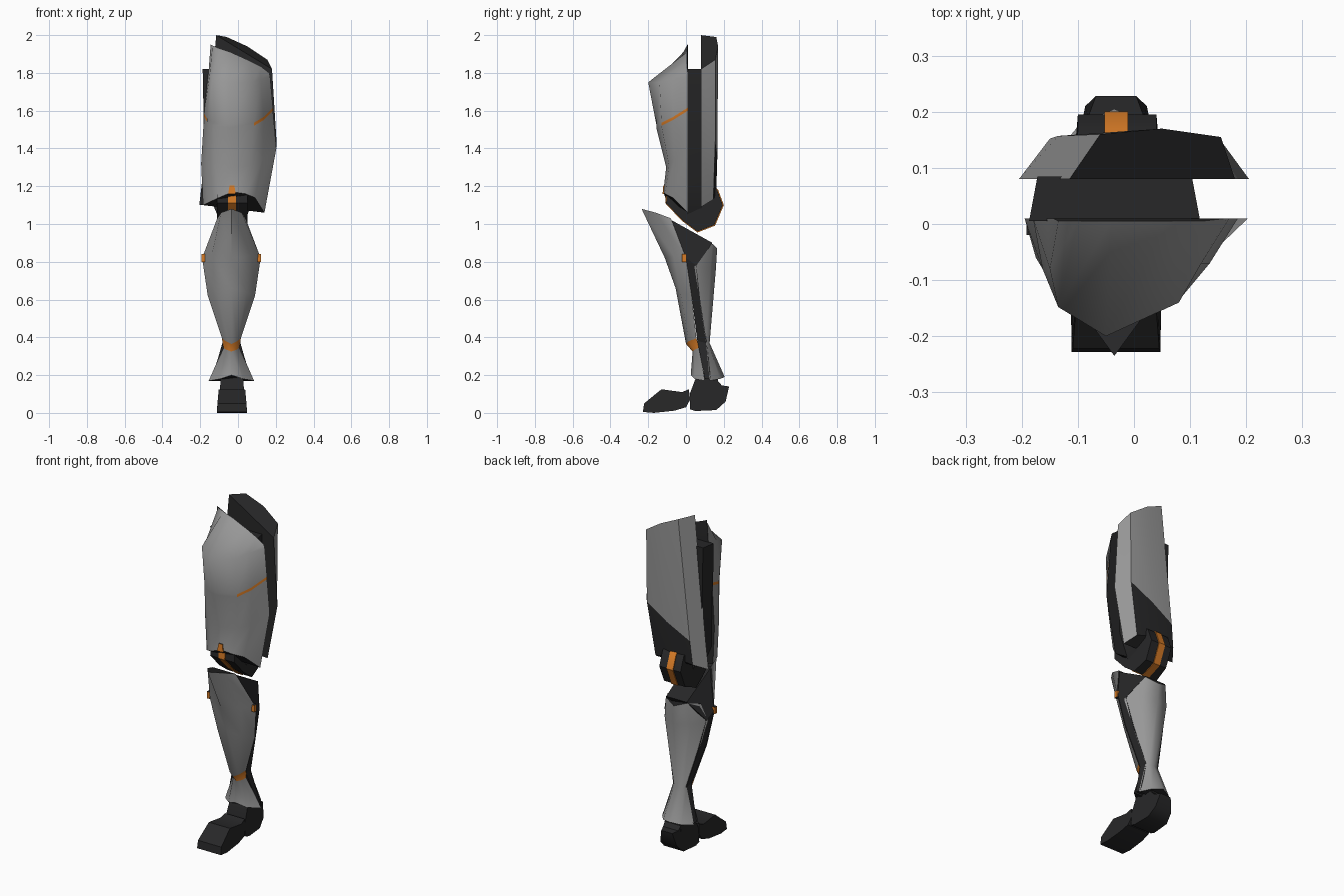
import bpy, bmesh, math

CX = -0.035  # centre line of the lower leg


def material(name, rgb):
    m = bpy.data.materials.new(name)
    m.diffuse_color = (*rgb, 1)
    return m


MATS = [material("armor_grey", (0.31, 0.31, 0.31)),
        material("frame_black", (0.02, 0.02, 0.021)),
        material("accent_orange", (0.68, 0.2, 0.02))]
GREY, DARK, ORANGE = 0, 1, 2


def finish(name, bm, angle):
    bmesh.ops.remove_doubles(bm, verts=bm.verts, dist=0.0001)
    bmesh.ops.recalc_face_normals(bm, faces=bm.faces)
    me = bpy.data.meshes.new(name)
    bm.to_mesh(me)
    bm.free()
    for m in MATS:
        me.materials.append(m)
    ob = bpy.data.objects.new(name, me)
    bpy.context.collection.objects.link(ob)
    bpy.ops.object.select_all(action='DESELECT')
    ob.select_set(True)
    bpy.context.view_layer.objects.active = ob
    bpy.ops.object.shade_smooth_by_angle(angle=math.radians(angle))
    return ob


def loft(name, rings, rule, angle=45):
    """Closed solid through rings; rule(row, column) picks the wall colour, caps are dark."""
    bm = bmesh.new()
    rows = [[bm.verts.new(p) for p in r] for r in rings]
    n = len(rows[0])
    for r in range(len(rows) - 1):
        for c in range(n):
            d = (c + 1) % n
            f = bm.faces.new((rows[r][c], rows[r][d], rows[r + 1][d], rows[r + 1][c]))
            f.material_index = rule(r, c)
    for cap in (rows[0], rows[-1]):
        bm.faces.new(cap).material_index = DARK
    return finish(name, bm, angle)


def mirrored(half):
    """Ring from half-width points, edge first and centre last."""
    left = [(CX - w, y, z) for w, y, z in half]
    right = [(CX + w, y, z) for w, y, z in half if w > 0]
    return left + right[::-1]


def prism(name, profile, mat, cx=CX, angle=30):
    """Side profile of (y, z, half width) points, spanned across x."""
    bm = bmesh.new()
    a = [bm.verts.new((cx - w, y, z)) for y, z, w in profile]
    b = [bm.verts.new((cx + w, y, z)) for y, z, w in profile]
    n = len(a)
    bm.faces.new(a)
    bm.faces.new(b)
    for i in range(n):
        j = (i + 1) % n
        bm.faces.new((a[i], a[j], b[j], b[i]))
    for f in bm.faces:
        f.material_index = mat
    return finish(name, bm, angle)


# Thigh front shell, with a thin slanted stripe around the sides
low = [(-.185, .01, 1.1), (-.165, -.06, 1.11), (-.1, -.11, 1.14), (-.03, -.12, 1.17),
       (.04, -.11, 1.16), (.09, -.07, 1.14), (.14, .01, 1.06)]
waist = [(-.195, .01, 1.32), (-.175, -.06, 1.31), (-.12, -.095, 1.3), (-.04, -.105, 1.3),
         (.06, -.09, 1.31), (.13, -.06, 1.34), (.203, .01, 1.4)]
band = [(-.18, .01, 1.57), (-.163, -.08, 1.54), (-.13, -.13, 1.52), (-.045, -.157, 1.51),
        (.085, -.13, 1.52), (.135, -.07, 1.55), (.185, .01, 1.6)]
brow = [(-.155, .01, 1.82), (-.15, -.08, 1.79), (-.135, -.148, 1.77), (-.05, -.2, 1.75),
        (.08, -.14, 1.75), (.12, -.07, 1.77), (.17, .01, 1.78)]
crest = [(-.145, .01, 1.95), (-.135, .005, 1.945), (-.1, .005, 1.93), (-.04, .005, 1.91),
         (.06, .005, 1.865), (.12, .005, 1.835), (.165, .01, 1.8)]
band_top = [(x, y, z + .016) for x, y, z in band]


def thigh_rule(r, c):
    if c == 6:
        return DARK
    return ORANGE if r == 2 and c in (0, 4, 5) else GREY


loft("thigh_front_shell", [low, waist, band, band_top, brow, crest], thigh_rule, 60)

# Thigh back shell, dark lower panel on the back
back_rings = [
    [(-.205, .08, 1.1), (-.15, .152, 1.14), (-.02, .16, 1.16), (.1, .145, 1.13), (.14, .08, 1.09)],
    [(-.185, .08, 1.27), (-.135, .157, 1.28), (.01, .166, 1.36), (.15, .155, 1.44), (.205, .08, 1.42)],
    [(-.115, .08, 2.0), (-.06, .16, 1.99), (.05, .17, 1.94), (.155, .155, 1.87), (.18, .08, 1.82)]]
loft("thigh_back_shell", back_rings,
     lambda r, c: DARK if c == 4 or (r == 0 and c in (1, 2)) else GREY, 40)

# Thigh core between the two shells
loft("thigh_core", [[(-a, .005, z), (b, .005, z), (b - .015, .085, z), (.015 - a, .085, z)]
                    for a, b, z in ((.11, .05, 1.05), (.175, .11, 1.2), (.187, .118, 1.82))],
     lambda r, c: DARK, 30)

# Knee joint with a wrapped stripe
knee = [(-.1, 1.2), (-.105, 1.11), (-.02, 1.02), (.06, .96), (.15, .995), (.195, 1.1),
        (.165, 1.18), (.08, 1.25)]
prism("knee_joint", [(y, z, .07 if y > .14 else .08) for y, z in knee], DARK, -.03)
prism("knee_stripe", [(.04 + (y - .04) * 1.035, 1.1 + (z - 1.1) * 1.035, .021) for y, z in knee],
      ORANGE, -.032)

# Small tab above the knee
loft("knee_tab", [[(-.032 - w, y, z), (-.032 + w, y, z), (-.032 + w, y + .008, z), (-.032 - w, y + .008, z)]
                  for w, y, z in ((.02, -.124, 1.16), (.012, -.12, 1.205))], lambda r, c: ORANGE)

# Shin front shell, with a bright ankle band
shin = [[(.075, -.08, 1.03), (.055, -.16, 1.06), (0, -.235, 1.08)],
        [(.155, 0, .82), (.105, -.065, .83), (0, -.112, .82)],
        [(.125, .03, .62), (.08, -.03, .64), (0, -.055, .66)],
        [(.05, .055, .395), (.03, .015, .38), (0, 0, .365)],
        [(.043, .07, .345), (.028, .045, .335), (0, .035, .325)],
        [(.12, .1, .17), (.06, .045, .18), (0, .025, .2)]]
loft("shin_front_shell", [mirrored(r) for r in shin],
     lambda r, c: DARK if c == 4 else ORANGE if r == 3 else GREY, 50)

# Calf shell
calf = [[(.105, .06, .87), (.07, .14, .895), (0, .165, .87)],
        [(.143, .045, .77), (.085, .13, .77), (0, .158, .76)],
        [(.045, .105, .38), (.03, .118, .37), (0, .125, .37)],
        [(.105, .125, .17), (.06, .18, .18), (0, .205, .19)]]
loft("calf_shell", [mirrored(r) for r in calf], lambda r, c: DARK if c == 4 else GREY, 50)

# Shin core filling the gap between the shells
core = [[(.072, -.085, 1.025), (.068, .14, .9)],
        [(.15, 0, .82), (.138, .055, .78)],
        [(.12, .03, .62), (.1, .075, .6)],
        [(.043, .06, .38), (.042, .11, .37)],
        [(.105, .1, .18), (.098, .13, .18)]]
loft("shin_core", [mirrored(r) for r in core], lambda r, c: DARK, 30)

# Side markers on the shin
for side, label in ((-1, "left"), (1, "right")):
    x = CX + side * .148
    loft("shin_marker_" + label,
         [[(x - .009, -.02, z), (x + .009, -.02, z), (x + .009, .002, z), (x - .009, .002, z)]
          for z in (.8, .84)], lambda r, c: ORANGE)

# Ankle, heel and toe
prism("ankle", [(.05, .12, .055), (.17, .12, .05), (.17, .21, .05), (.05, .21, .055)], DARK)
prism("heel", [(.02, .02, .07), (.05, .01, .07), (.16, .015, .065), (.21, .06, .055), (.228, .14, .036),
               (.19, .145, .05), (.16, .18, .055), (.05, .18, .06), (.02, .1, .065)], DARK, -.032, 40)
prism("toe", [(-.228, .005, .079), (-.222, .05, .077), (-.13, .125, .07), (-.02, .11, .07), (.015, .125, .065),
              (.022, .07, .068), (.0, .03, .074), (-.06, .012, .078), (-.17, 0, .08)], DARK, -.032, 40)
